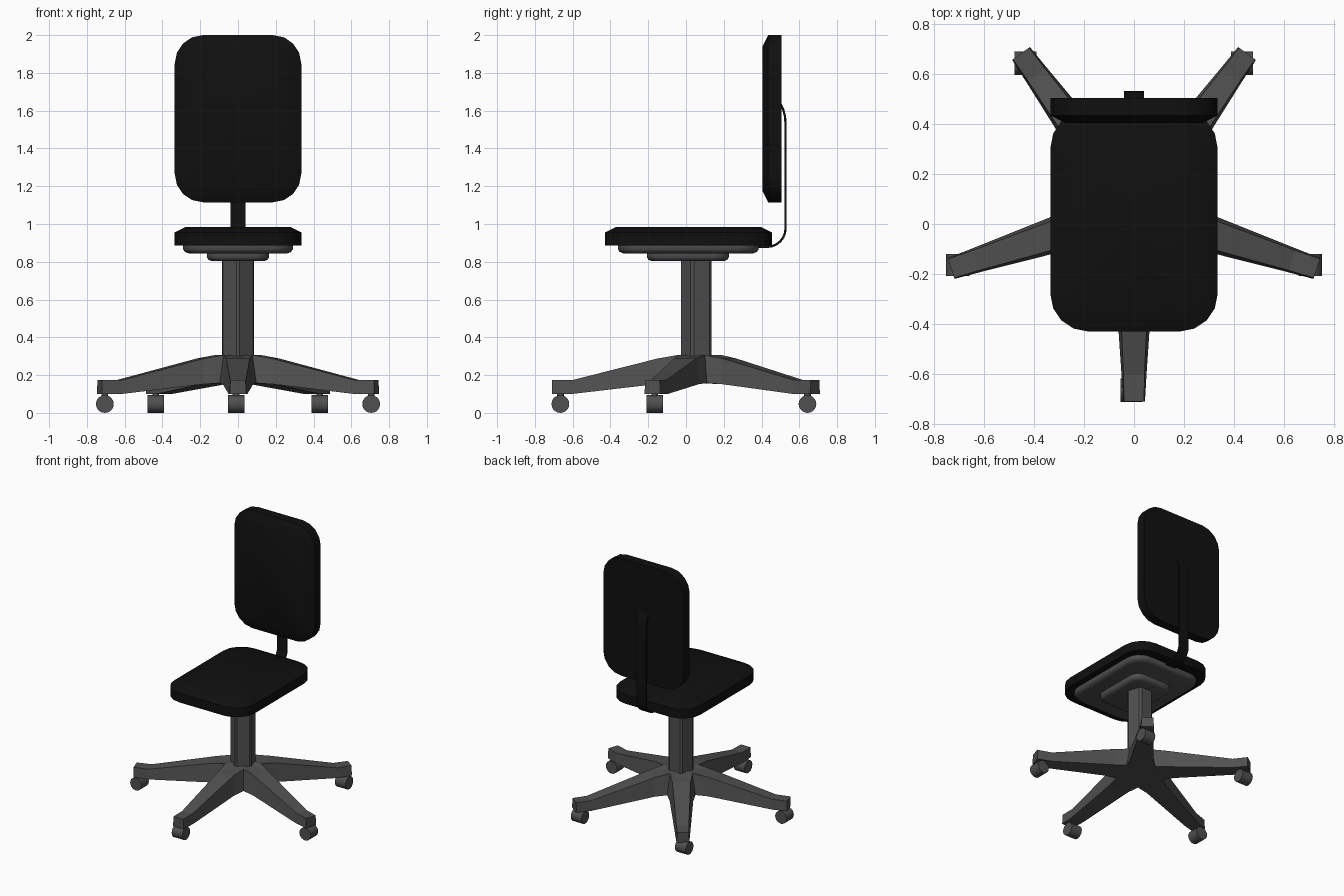
import bpy, bmesh, math
from math import sin, cos, pi, radians

if "Cube" in bpy.data.objects:
    bpy.data.objects.remove(bpy.data.objects["Cube"])

CY = 0.06  # star base centre in y


def material(name, v):
    m = bpy.data.materials.new(name)
    m.diffuse_color = (v, v, v, 1)
    m.use_nodes = True
    m.node_tree.nodes["Principled BSDF"].inputs["Base Color"].default_value = m.diffuse_color
    return m


BLACK = material("black_fabric", 0.005)
GREY = material("dark_grey_plastic", 0.08)


def finish(name, bm, mat, smooth=None):
    bmesh.ops.recalc_face_normals(bm, faces=bm.faces[:])
    me = bpy.data.meshes.new(name)
    bm.to_mesh(me)
    bm.free()
    ob = bpy.data.objects.new(name, me)
    bpy.context.collection.objects.link(ob)
    me.materials.append(mat)
    if smooth:
        bpy.ops.object.select_all(action='DESELECT')
        ob.select_set(True)
        bpy.context.view_layer.objects.active = ob
        bpy.ops.object.shade_smooth_by_angle(angle=radians(smooth))
    return ob


def loft(bm, rings):
    rows = [[bm.verts.new(p) for p in r] for r in rings]
    n = len(rows[0])
    for a, b in zip(rows, rows[1:]):
        for i in range(n):
            bm.faces.new((a[i], a[(i + 1) % n], b[(i + 1) % n], b[i]))
    return rows


def rounded_slab(name, hx, hy, r, layers, mat, loc, tilt=0, seg=4):
    """Stack of rounded rectangles; layers are (inset, height)."""
    rings = []
    for inset, z in layers:
        ring = []
        rr = max(r - inset * 0.4, 0.01)
        for q, (sx, sy) in enumerate(((1, 1), (-1, 1), (-1, -1), (1, -1))):
            for i in range(seg + 1):
                a = (q + i / seg) * pi / 2
                ring.append((sx * (hx - inset - rr) + rr * cos(a),
                             sy * (hy - inset - rr) + rr * sin(a), z))
        rings.append(ring)
    bm = bmesh.new()
    rows = loft(bm, rings)
    bm.faces.new(rows[0])
    bm.faces.new(rows[-1])
    ob = finish(name, bm, mat, 40)
    ob.location = loc
    ob.rotation_euler.x = tilt
    return ob


# Seat and backrest cushions share one shape
cushion = [(0, 0), (0, 0.07), (0.06, 0.1)]
rounded_slab("seat", 0.335, 0.4425, 0.15, cushion, BLACK, (0, 0.0125, 0.885))
rounded_slab("backrest", 0.335, 0.4425, 0.15, cushion, BLACK, (0, 0.505, 1.5575), pi / 2)

# Stepped plates under the seat
plate = [(0, 0), (0, 0.02), (0.009, 0.034), (0.028, 0.041)]
rounded_slab("seat_pan", 0.29, 0.372, 0.11, plate, GREY, (0, 0.012, 0.886), pi)
rounded_slab("seat_mount", 0.165, 0.217, 0.07, plate, GREY, (0, 0.01, 0.844), pi)

# Bent flat bar joining seat and backrest
path = [(0.38, 0.879), (0.43, 0.879)]
path += [(0.43 + 0.097 * sin(t * pi / 12), 0.976 - 0.097 * cos(t * pi / 12)) for t in range(1, 7)]
path += [(0.527, 1.53), (0.524, 1.57), (0.515, 1.605), (0.498, 1.64)]
bm = bmesh.new()
rings = []
for i, (y, z) in enumerate(path):
    a, b = path[max(i - 1, 0)], path[min(i + 1, len(path) - 1)]
    L = math.hypot(b[0] - a[0], b[1] - a[1])
    ny, nz = (b[1] - a[1]) / L * 0.006, -(b[0] - a[0]) / L * 0.006
    rings.append([(-0.04, y - ny, z - nz), (0.04, y - ny, z - nz),
                  (0.04, y + ny, z + nz), (-0.04, y + ny, z + nz)])
rows = loft(bm, rings)
bm.faces.new(rows[0])
bm.faces.new(rows[-1])
finish("back_bar", bm, BLACK, 30)

# Five-sided column with slightly bevelled corners
bm = bmesh.new()
ring = []
for k in range(5):
    for d in (-6, 6):
        a = radians(-90 + 72 * k + d)
        ring.append((0.086 * cos(a), CY + 0.086 * sin(a)))
rows = loft(bm, [[(x, y, z) for x, y in ring] for z in (0.28, 0.82)])
bm.faces.new(rows[0])
bm.faces.new(rows[1])
finish("column", bm, GREY)


# Five-legged star base: outline ring at bottom and top, fanned hub
def star_ring(stations, valley):
    pts = []
    for k in range(5):
        a = radians(-90 + 72 * k)
        side = [(r, -h, z) for r, h, z in stations]
        side += [(r, h, z) for r, h, z in reversed(stations)]
        for r, h, z in side:
            pts.append((r * cos(a) - h * sin(a), CY + r * sin(a) + h * cos(a), z))
        b = a + radians(36)
        pts.append((valley[0] * cos(b), CY + valley[0] * sin(b), valley[1]))
    return pts


bm = bmesh.new()
low = star_ring([(0.22, 0.08, 0.152), (0.665, 0.05, 0.1), (0.77, 0.044, 0.1)], (0.165, 0.158))
high = star_ring([(0.21, 0.062, 0.288), (0.665, 0.042, 0.173), (0.77, 0.04, 0.173)], (0.13, 0.306))
for row, zc in zip(loft(bm, [low, high]), (0.158, 0.308)):
    c = bm.verts.new((0, CY, zc))
    for k in range(5):
        p = row[7 * k:7 * k + 7]
        bm.faces.new((p[1], p[2], p[3], p[4]))
        bm.faces.new((p[0], p[1], p[4], p[5]))
        bm.faces.new((c, p[0], p[5]))
        bm.faces.new((c, p[5], p[6]))
        bm.faces.new((c, p[6], row[(7 * k + 7) % 35]))
finish("star_base", bm, GREY)

# Casters: wheel plus short stem
casters = [(-0.01, -0.665, 'x'), (0.705, -0.165, 'y'), (-0.705, -0.165, 'y'),
           (0.433, 0.643, 'x'), (-0.435, 0.643, 'x')]
for i, (x, y, axis) in enumerate(casters):
    for part, r, depth, z in (("wheel", 0.047, 0.088, 0.047), ("stem", 0.018, 0.05, 0.095)):
        bm = bmesh.new()
        bmesh.ops.create_cone(bm, cap_ends=True, segments=20, radius1=r, radius2=r, depth=depth)
        ob = finish(f"caster_{part}_{i + 1}", bm, GREY, 30)
        ob.location = (x, y, z)
        if part == "wheel":
            ob.rotation_euler = (0, pi / 2, 0) if axis == 'x' else (pi / 2, 0, 0)
